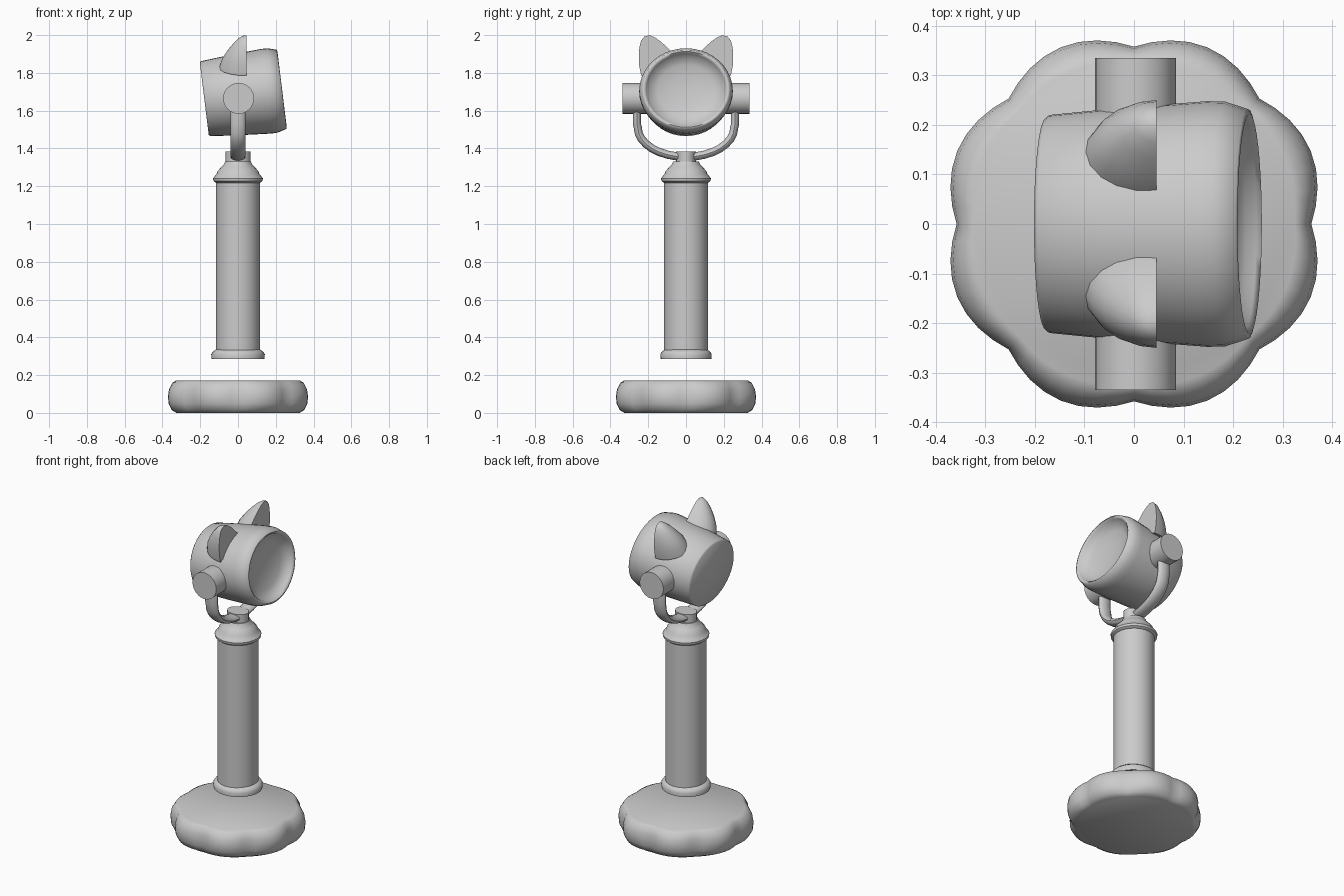
import bpy, bmesh
from math import sin, cos, pi, radians
from mathutils import Matrix, Vector

cube = bpy.data.objects.get("Cube")
if cube:
    bpy.data.objects.remove(cube)

grey = bpy.data.materials.new("plain grey")
grey.use_nodes = True
grey.diffuse_color = (0.6, 0.6, 0.6, 1)
grey.node_tree.nodes["Principled BSDF"].inputs["Base Color"].default_value = (0.6, 0.6, 0.6, 1)


def loft(name, rings, cap_start=True, cap_end=True, matrix=None, angle=40):
    """Skin a list of equal-length point rings into one smooth object."""
    bm = bmesh.new()
    loops = [[bm.verts.new(p) for p in ring] for ring in rings]
    n = len(loops[0])
    for a, b in zip(loops, loops[1:]):
        for i in range(n):
            j = (i + 1) % n
            bm.faces.new((a[i], a[j], b[j], b[i]))
    if cap_start:
        bm.faces.new(loops[0][::-1])
    if cap_end:
        bm.faces.new(loops[-1])
    if matrix:
        bm.transform(matrix)
    bmesh.ops.recalc_face_normals(bm, faces=bm.faces)
    mesh = bpy.data.meshes.new(name)
    bm.to_mesh(mesh)
    bm.free()
    mesh.materials.append(grey)
    obj = bpy.data.objects.new(name, mesh)
    bpy.context.collection.objects.link(obj)
    bpy.ops.object.select_all(action='DESELECT')
    obj.select_set(True)
    bpy.context.view_layer.objects.active = obj
    bpy.ops.object.shade_smooth_by_angle(angle=radians(angle))
    return obj


def lathe(name, profile, sides=32, sx=1, sy=1, matrix=None, angle=40):
    """Turn (radius, height) pairs around z."""
    rings = [[(r * sx * cos(2 * pi * i / sides), r * sy * sin(2 * pi * i / sides), z)
              for i in range(sides)] for r, z in profile]
    return loft(name, rings, matrix=matrix, angle=angle)


# Scalloped cushion foot
foot = []
for r, lobe, z in [(0.325, 0.008, 0), (0.345, 0.018, 0.015), (0.357, 0.026, 0.05),
                   (0.358, 0.028, 0.09), (0.354, 0.026, 0.125),
                   (0.342, 0.016, 0.16), (0.325, 0.008, 0.172)]:
    foot.append([])
    for i in range(64):
        a = 2 * pi * i / 64
        radius = r + lobe * abs(sin(4 * a))
        foot[-1].append((radius * cos(a), radius * sin(a), z))
loft("scalloped_foot", foot, angle=50)

# Column with flange and collar
lathe("column_flange", [(0.14, 0.285), (0.142, 0.31), (0.135, 0.322), (0.118, 0.335)], sy=0.96)
lathe("column", [(0.117, 0.3), (0.117, 1.24)])
lathe("column_collar", [(0.117, 1.218), (0.13, 1.228), (0.132, 1.242), (0.122, 1.255),
                        (0.113, 1.265), (0.108, 1.28), (0.09, 1.3), (0.075, 1.315),
                        (0.068, 1.332)])
lathe("swivel_hub", [(0.065, 1.32), (0.065, 1.383)], sy=0.8)

# U-shaped yoke with a flattened tube section
path = [(-0.26, 1.6), (-0.26, 1.53)]
for i in range(17):
    a = pi + pi * i / 16
    path.append((0.255 * cos(a), 1.51 + 0.155 * sin(a)))
path += [(0.26, 1.53), (0.26, 1.6)]
rings = []
for k, (y, z) in enumerate(path):
    p, q = path[max(k - 1, 0)], path[min(k + 1, len(path) - 1)]
    t = Vector((q[0] - p[0], q[1] - p[1])).normalized()
    rings.append([(0.041 * cos(2 * pi * i / 14),
                   y - t.y * 0.022 * sin(2 * pi * i / 14),
                   z + t.x * 0.022 * sin(2 * pi * i / 14)) for i in range(14)])
loft("yoke", rings)

# Side pivots
for side, name in ((1, "back_pivot"), (-1, "front_pivot")):
    turn = Matrix.Translation((0.003, 0, 1.665)) @ Matrix.Rotation(-side * pi / 2, 4, 'X')
    lathe(name, [(0.082, 0.19), (0.082, 0.335)], sides=24, matrix=turn)

# Tilted lamp drum, with a dished lens at the +x end
aim = Matrix.Translation((0.02, 0, 1.687)) @ Matrix.Rotation(radians(90 - 7), 4, 'Y')
lathe("lamp_drum", [(0.212, -0.2), (0.22, -0.192), (0.234, -0.05), (0.248, 0.13),
                    (0.247, 0.165), (0.232, 0.212), (0.222, 0.215), (0.21, 0.205),
                    (0.202, 0.185), (0.15, 0.165), (0.08, 0.152), (0.01, 0.15)],
      sides=40, sx=0.91, matrix=aim, angle=60)

# Pointed ears: flat toward the lens, rounded behind
# each row: inner y, inner z, outer y, outer z, rear x
sections = [(0.045, 1.87, 0.237, 1.785, -0.1), (0.07, 1.905, 0.248, 1.84, -0.085),
            (0.1, 1.935, 0.25, 1.89, -0.06), (0.132, 1.965, 0.247, 1.935, -0.03),
            (0.165, 1.988, 0.237, 1.972, 0.0), (0.192, 1.999, 0.22, 1.993, 0.025)]
for side, name in ((1, "back_ear"), (-1, "front_ear")):
    rings = []
    for yi, zi, yo, zo, rear in sections:
        ring = []
        for i in range(11):
            a = pi * i / 10
            f = (1 - cos(a)) / 2
            ring.append((0.045 - (0.045 - rear) * sin(a),
                         side * (yi + (yo - yi) * f), zi + (zo - zi) * f))
        rings.append(ring)
    loft(name, rings)
